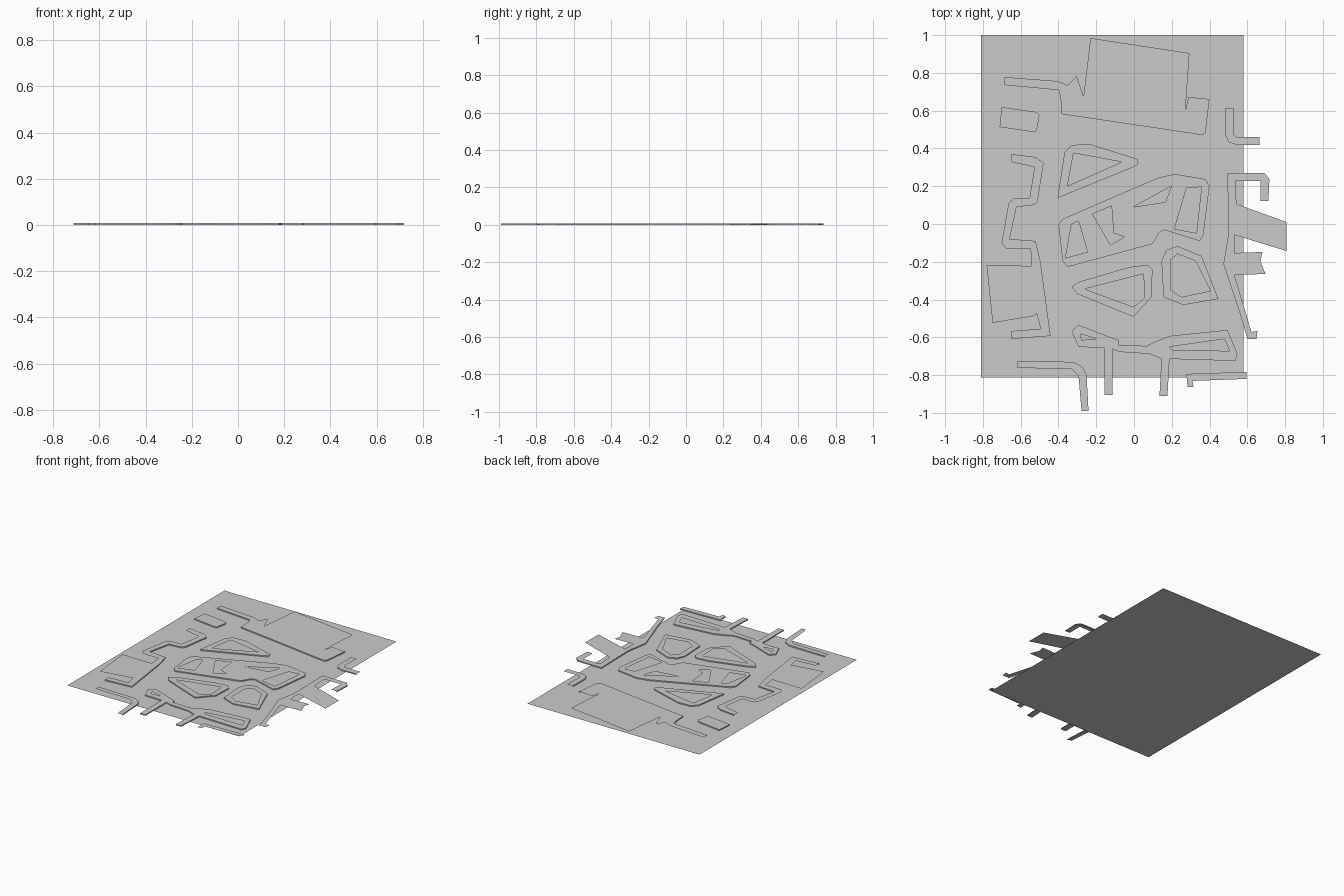
import bpy, bmesh
from mathutils import Vector

H = 0.008             # kerb height
S = 189.0             # plan units per scene unit
CX, CY = 1134.5, 225  # plan origin (plan y runs downwards)


def plan(p, z):
    return Vector(((p[0] - CX) / S, (CY - p[1]) / S, z))


def pavement(name, outline, kerb=None, holes=()):
    """Raised flat slab; the first `kerb` edges (default all) drop to the road."""
    bm = bmesh.new()
    edges = []
    rings = []
    for loop in (outline, *holes):
        vs = [bm.verts.new(plan(p, H)) for p in loop]
        edges += [bm.edges.new((vs[i], vs[(i + 1) % len(vs)])) for i in range(len(vs))]
        rings.append(vs)
    bmesh.ops.triangle_fill(bm, use_beauty=True, edges=edges, normal=(0, 0, 1))
    for f in bm.faces:
        f.normal_update()
        if f.normal.z < 0:
            f.normal_flip()
    # kerb faces
    top = rings[0]
    low = [bm.verts.new((v.co.x, v.co.y, 0)) for v in top]
    n = len(top)
    for i in range(n if kerb is None else kerb):
        j = (i + 1) % n
        bm.faces.new((top[j], top[i], low[i], low[j]))
    bmesh.ops.delete(bm, geom=[v for v in low if not v.link_faces], context='VERTS')
    bmesh.ops.recalc_face_normals(bm, faces=bm.faces)
    if sum(f.normal.z * f.calc_area() for f in bm.faces) < 0:
        bmesh.ops.reverse_faces(bm, faces=bm.faces)
    me = bpy.data.meshes.new(name)
    bm.to_mesh(me)
    bm.free()
    ob = bpy.data.objects.new(name, me)
    bpy.context.collection.objects.link(ob)
    return ob


# Road sheet
bpy.ops.mesh.primitive_plane_add(size=1, location=(-0.115, 0.094, 0))
road = bpy.context.object
road.name = "road_ground"
road.scale = (1.39, 1.812, 1)

# Large lot along the north side
pavement("north_lot", [
    (1005, 86), (1059, 91), (1061, 98), (1062, 115), (1203, 136), (1206, 134), (1210, 100),
    (1189, 98), (1186, 111), (1190, 54), (1091, 39), (1084, 97), (1077, 77), (1068, 86),
    (1058, 82), (1005, 78)], 6)

# Small north-west lot
pavement("northwest_lot", [
    (1002, 108), (1037, 113), (1040, 116), (1037, 132), (1034, 133), (1000, 128)])

# Winding west pavement with building plot
pavement("west_pavement", [
    (1012, 155), (1036, 158), (1044, 164), (1038, 203), (1034, 206), (1017, 208),
    (1010, 240), (1036, 242), (1041, 263), (1051, 337), (1012, 340),
    (1012, 332), (1041, 330), (1037, 314), (1035, 317), (993, 324), (987, 266), (1032, 267),
    (1031, 250), (1007, 250), (1002, 244), (1009, 204), (1015, 199), (1030, 199),
    (1035, 168), (1012, 163)], 10)

# City blocks with open courtyards
pavement("triangle_block", [
    (1058, 199), (1065, 153), (1072, 146), (1090, 145), (1138, 160), (1139, 165), (1134, 168)],
    holes=[[(1068, 187), (1074, 154), (1122, 163)]])
pavement("central_block", [
    (1059, 226), (1063, 220), (1158, 179), (1175, 175), (1206, 180), (1210, 187), (1204, 236),
    (1200, 242), (1165, 231), (1160, 233), (1153, 245), (1068, 268), (1063, 262)],
    holes=[[(1072, 225), (1079, 222), (1088, 253), (1066, 259)],
           [(1093, 215), (1112, 207), (1114, 234), (1125, 238), (1111, 246)],
           [(1134, 208), (1172, 187), (1166, 203)],
           [(1187, 189), (1202, 188), (1197, 234), (1175, 230)]])
pavement("southwest_block", [
    (1072, 288), (1079, 283), (1130, 268), (1148, 266), (1153, 271), (1152, 298), (1134, 318),
    (1078, 295)],
    holes=[[(1085, 290), (1144, 275), (1145, 299), (1134, 308)]])
pavement("southeast_block", [
    (1162, 262), (1167, 251), (1178, 247), (1202, 257), (1219, 300), (1184, 306), (1164, 298)],
    holes=[[(1171, 261), (1178, 255), (1196, 262), (1211, 292), (1182, 298), (1171, 291)]])

# South block with two side-street arms
pavement("south_block", [
    (1072, 332), (1079, 326), (1110, 338), (1119, 341), (1119, 346), (1147, 347),
    (1155, 343), (1170, 337), (1228, 331), (1238, 355), (1236, 362), (1170, 360),
    (1168, 397), (1160, 397), (1162, 360), (1150, 355), (1120, 353), (1113, 350),
    (1113, 396), (1105, 396), (1105, 349), (1079, 348)],
    holes=[[(1081, 335), (1097, 340), (1082, 341)],
           [(1170, 348), (1225, 340), (1230, 352), (1172, 351)]])

# Corner pavements on the south and east edges
pavement("southwest_corner", [
    (1018, 362), (1074, 363), (1083, 368), (1087, 376), (1089, 412),
    (1082, 412), (1079, 377), (1072, 370), (1018, 369)], 4)
pavement("southeast_strip", [
    (1188, 388), (1187, 375), (1247, 373), (1247, 380), (1193, 382), (1194, 388)], 2)
pavement("northeast_corner", [
    (1226, 109), (1226, 136), (1229, 143), (1238, 146), (1260, 146),
    (1260, 138), (1237, 138), (1234, 135), (1234, 109)], 4)

# East pavement with hooked kerb, access ramp and spur
pavement("east_pavement", [
    (1248, 340), (1240, 313), (1224, 265), (1229, 235), (1228, 174), (1265, 174),
    (1270, 180), (1269, 202),
    (1261, 202), (1261, 182), (1236, 182), (1237, 205), (1287, 223), (1287, 252),
    (1235, 236), (1235, 254), (1263, 253), (1261, 262), (1266, 275), (1235, 276),
    (1252, 333), (1258, 332), (1257, 340)], 7)
